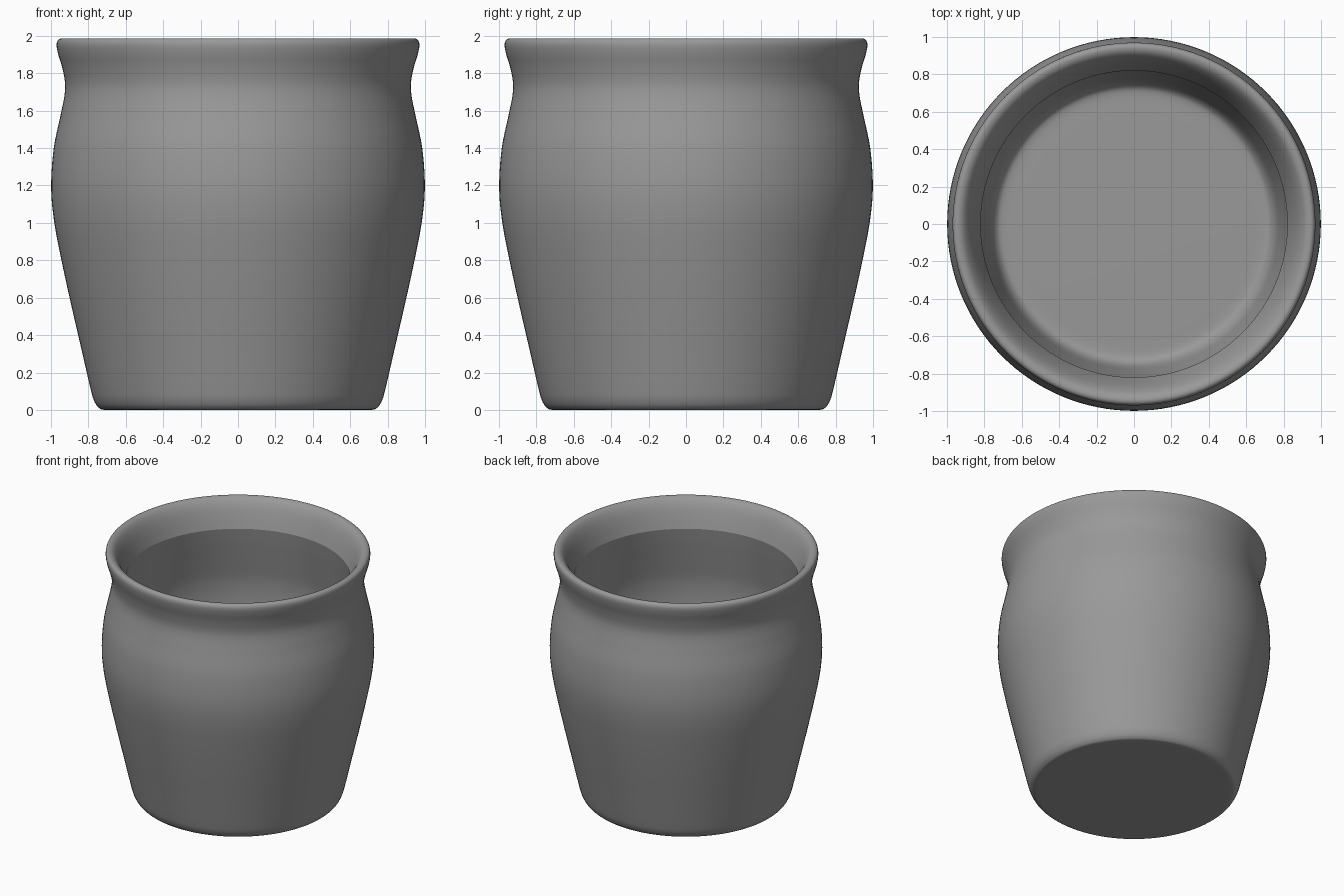
import bpy, bmesh
from math import tau, radians
from mathutils import Vector

if "Cube" in bpy.data.objects:
    bpy.data.objects.remove(bpy.data.objects["Cube"])

# Half-sections of the pot (radius, height)
# Underside, outer wall, rim and rolled lip, down to the crease inside the neck
outer = [
    (0.60, 0.0), (0.71, 0.0), (0.745, 0.012), (0.77, 0.05), (0.79, 0.12),
    (0.843, 0.35), (0.896, 0.58), (0.946, 0.81), (0.985, 1.02), (0.999, 1.20),
    (0.985, 1.40), (0.950, 1.57), (0.928, 1.68), (0.925, 1.75), (0.940, 1.83),
    (0.961, 1.90), (0.970, 1.95), (0.962, 1.978), (0.94, 1.986),
    (0.910, 1.972), (0.880, 1.930), (0.850, 1.86), (0.82, 1.77),
]
# Hollow inside: neck crease down the bulging wall to the floor
inner = [
    (0.82, 1.77), (0.840, 1.65), (0.872, 1.48), (0.900, 1.32),
    (0.905, 1.17), (0.890, 1.0), (0.86, 0.82), (0.82, 0.62), (0.785, 0.44),
    (0.765, 0.35), (0.74, 0.30), (0.70, 0.28), (0.60, 0.28),
]


def smooth_curve(pts, steps=5):
    """Catmull-Rom curve through the points."""
    p = [Vector(q) for q in pts]
    p = [p[0]] + p + [p[-1]]
    out = []
    for a, b, c, d in zip(p, p[1:], p[2:], p[3:]):
        for i in range(steps):
            t = i / steps
            out.append(0.5 * (2 * b + (c - a) * t + (2 * a - 5 * b + 4 * c - d) * t ** 2
                              + (3 * b - a - 3 * c + d) * t ** 3))
    return out + [p[-1]]


# Lathe the section around z, closing the underside and inner floor at the axis
section = ([Vector((0, 0.0))] + smooth_curve(outer)
           + smooth_curve(inner)[1:] + [Vector((0, inner[-1][1]))])
bm = bmesh.new()
verts = [bm.verts.new((v.x, 0, max(v.y, 0))) for v in section]
edges = [bm.edges.new(e) for e in zip(verts, verts[1:])]
bmesh.ops.spin(bm, geom=verts + edges, axis=(0, 0, 1), cent=(0, 0, 0),
               angle=tau, steps=128)
bmesh.ops.remove_doubles(bm, verts=bm.verts, dist=0.0005)
bmesh.ops.recalc_face_normals(bm, faces=bm.faces)

mesh = bpy.data.meshes.new("pot")
bm.to_mesh(mesh)
bm.free()
pot = bpy.data.objects.new("pot", mesh)
bpy.context.collection.objects.link(pot)

# Dark grey glaze
glaze = bpy.data.materials.new("dark_grey_glaze")
glaze.diffuse_color = (0.32, 0.32, 0.32, 1)
glaze.use_nodes = True
glaze.node_tree.nodes["Principled BSDF"].inputs["Base Color"].default_value = glaze.diffuse_color
mesh.materials.append(glaze)

# Smooth surface, keeping the neck crease sharp
bpy.context.view_layer.objects.active = pot
pot.select_set(True)
bpy.ops.object.shade_smooth_by_angle(angle=radians(25))
